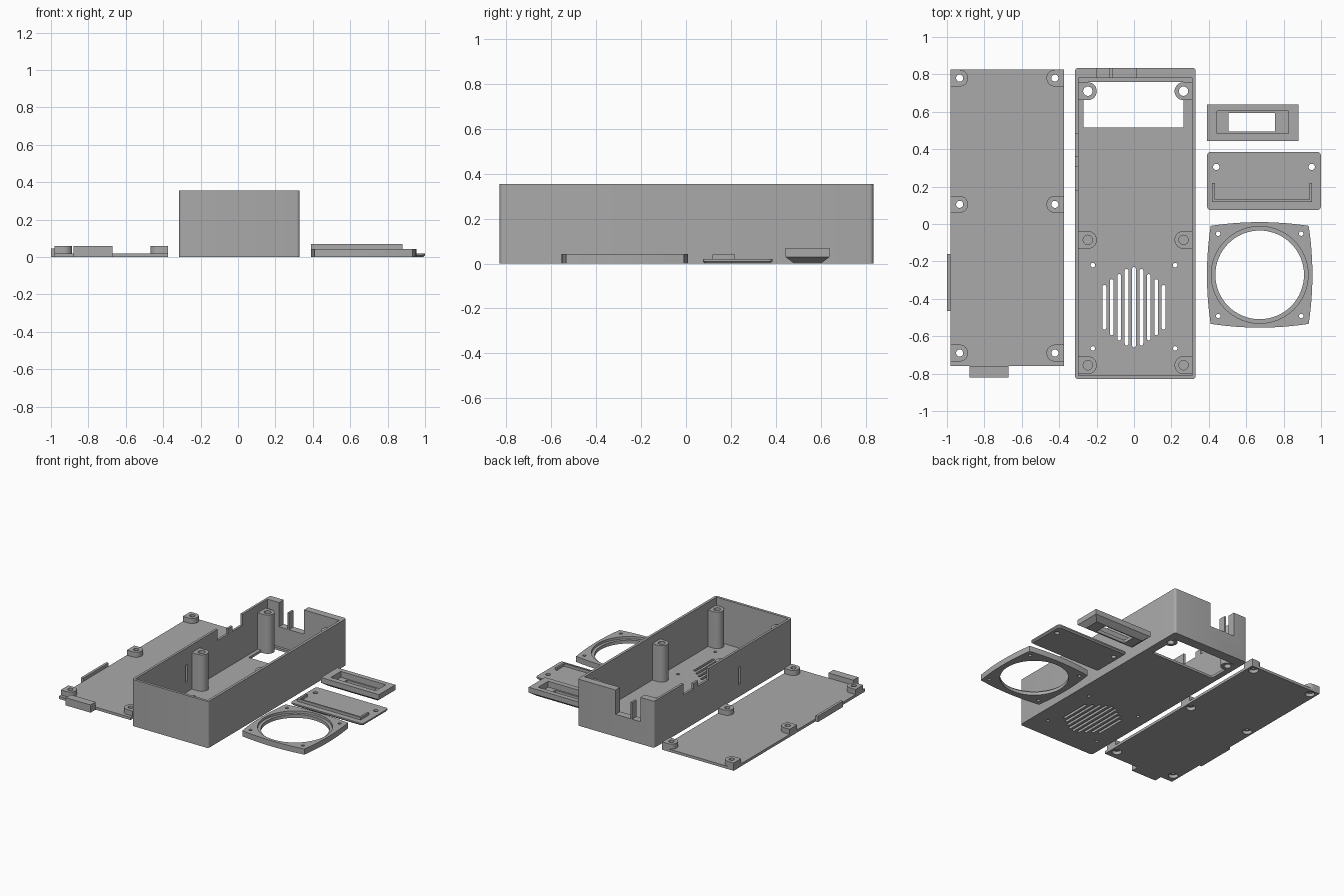
import bpy, bmesh
from math import pi, sin, cos, radians

if "Cube" in bpy.data.objects:
    bpy.data.objects.remove(bpy.data.objects["Cube"], do_unlink=True)

# One grey plastic for every part
grey = bpy.data.materials.new("grey plastic")
grey.use_nodes = True
GREY = (0.4, 0.4, 0.4, 1)
grey.diffuse_color = GREY
grey.node_tree.nodes["Principled BSDF"].inputs["Base Color"].default_value = GREY


# Outlines
def arc(cx, cy, r, a0, a1, n):
    return [(cx + r * cos(a0 + (a1 - a0) * i / n), cy + r * sin(a0 + (a1 - a0) * i / n))
            for i in range(n + 1)]


def circle(cx, cy, r, n=32):
    return arc(cx, cy, r, 0, 2 * pi, n)[:-1]


def rect(x0, x1, y0, y1):
    return [(x0, y0), (x1, y0), (x1, y1), (x0, y1)]


def rounded(x0, x1, y0, y1, r):
    return (arc(x0 + r, y0 + r, r, pi, 1.5 * pi, 5) + arc(x1 - r, y0 + r, r, 1.5 * pi, 2 * pi, 5)
            + arc(x1 - r, y1 - r, r, 0, pi / 2, 5) + arc(x0 + r, y1 - r, r, pi / 2, pi, 5))


def slot(cx, cy, half, w):
    return arc(cx, cy + half - w, w, 0, pi, 8) + arc(cx, cy - half + w, w, pi, 2 * pi, 8)


def boss_outline(cx, cy, r, wall_x):
    """Half round on the inside, straight back to the wall."""
    start = -pi / 2 if wall_x < cx else pi / 2
    pts = arc(cx, cy, r, start, start + pi, 16)
    return pts + [(wall_x, pts[-1][1]), (wall_x, pts[0][1])]


# Solids
def loft(name, layers):
    """Skin a stack of (outline, z) layers into a closed solid."""
    bm = bmesh.new()
    rings = [[bm.verts.new((x, y, z)) for x, y in pts] for pts, z in layers]
    bm.faces.new(rings[0][::-1])
    bm.faces.new(rings[-1])
    for a, b in zip(rings, rings[1:]):
        for i in range(len(a)):
            j = (i + 1) % len(a)
            bm.faces.new((a[i], a[j], b[j], b[i]))
    bmesh.ops.recalc_face_normals(bm, faces=bm.faces)
    mesh = bpy.data.meshes.new(name)
    bm.to_mesh(mesh)
    bm.free()
    mesh.materials.append(grey)
    obj = bpy.data.objects.new(name, mesh)
    bpy.context.collection.objects.link(obj)
    return obj


def prism(name, pts, z0, z1):
    return loft(name, [(pts, z0), (pts, z1)])


def combine(obj, op, pts, z0, z1):
    tool = prism("tool", pts, z0, z1)
    tool.hide_render = True
    mod = obj.modifiers.new("combine", 'BOOLEAN')
    mod.operation, mod.solver, mod.object = op, 'EXACT', tool
    bpy.context.view_layer.objects.active = obj
    bpy.ops.object.modifier_apply(modifier=mod.name)
    bpy.data.objects.remove(tool, do_unlink=True)


def cut(obj, pts, z0, z1):
    combine(obj, 'DIFFERENCE', pts, z0, z1)


def add(obj, pts, z0, z1):
    combine(obj, 'UNION', pts, z0, z1)


def finish(obj):
    bpy.ops.object.select_all(action='DESELECT')
    obj.select_set(True)
    bpy.context.view_layer.objects.active = obj
    bpy.ops.object.shade_smooth_by_angle(angle=radians(30))


# Case: open tray with a thick back wall
H, FLOOR, LID = 0.355, 0.018, 0.059
case = prism("case", rounded(-0.315, 0.33, -0.83, 0.835, 0.018), 0, H)
cut(case, rect(-0.297, 0.31, -0.81, 0.78), FLOOR, H + 0.1)
cut(case, rect(-0.27, 0.265, 0.515, 0.76), -0.1, 0.1)

# Speaker grille and its screw holes
for i in range(-4, 5):
    half = (0.215, 0.205, 0.178, 0.15, 0.12)[abs(i)]
    cut(case, slot(i * 0.0395, -0.445, half, 0.01), -0.1, 0.1)
for x in (-0.22, 0.22):
    for y in (-0.22, -0.665):
        cut(case, circle(x, y, 0.012, 16), -0.1, 0.1)

# Back wall notch with a thin prong
cut(case, rect(-0.2, 0.01, 0.77, 0.9), H - LID, H + 0.1)
cut(case, rect(-0.2, -0.13, 0.77, 0.9), 0.17, H + 0.1)
cut(case, rect(-0.115, 0.01, 0.77, 0.9), 0.17, H + 0.1)

# Side wall notch with a prong, and a slit
cut(case, rect(-0.4, -0.29, 0.18, 0.48), H - 0.045, H + 0.1)
for y0, y1 in ((0.18, 0.305), (0.36, 0.48)):
    cut(case, rect(-0.4, -0.29, y0, y1), H - 0.085, H + 0.1)
cut(case, rect(-0.4, -0.29, -0.207, -0.183), 0.095, 0.225)

# Screw posts
for x, wall in ((-0.247, -0.302), (0.265, 0.315)):
    for y in (0.71, -0.085, -0.755):
        through = y > 0.5
        add(case, boss_outline(x, y, 0.048, wall), 0 if through else 0.008, H - LID)
        cut(case, circle(x, y, 0.025, 24), -0.1 if through else FLOOR, H)
finish(case)

# Lid with edge tabs and countersunk bosses
lid = prism("lid", rect(-0.98, -0.375, -0.76, 0.825), 0, 0.02)
add(lid, rect(-0.88, -0.67, -0.82, -0.76), 0, LID)
add(lid, rect(-1, -0.98, -0.465, -0.16), 0, 0.045)
for x, edge in ((-0.932, -0.98), (-0.423, -0.375)):
    for y in (0.78, 0.105, -0.69):
        add(lid, boss_outline(x, y, 0.045, edge), 0.01, LID)
        cut(lid, circle(x, y, 0.019, 24), -0.1, 0.1)
        cut(lid, circle(x, y, 0.034, 24), -0.1, 0.025)
finish(lid)

# Speaker ring: square with bowed sides
cx, cy, half, bow = 0.672, -0.272, 0.262, 0.02
outline = []
for k in range(4):
    c, s = cos(k * pi / 2), sin(k * pi / 2)
    for i in range(12):
        t = -1 + i / 6
        u, v = half + bow * (1 - t * t), half * t
        outline.append((cx + u * c - v * s, cy + u * s + v * c))
ring = prism("speaker_ring", outline, 0, 0.043)
cut(ring, circle(cx, cy, 0.237, 64), -0.1, 0.1)
cut(ring, circle(cx, cy, 0.259, 64), 0.025, 0.1)
for sx in (-1, 1):
    for sy in (-1, 1):
        cut(ring, circle(cx + sx * 0.222, cy + sy * 0.22, 0.012, 16), -0.1, 0.1)
finish(ring)

# Cover plate with chamfered underside and a U-shaped rib
plate = loft("cover_plate", [
    (rounded(0.4, 0.99, 0.085, 0.375, 0.015), 0),
    (rounded(0.39, 1, 0.075, 0.385, 0.02), 0.01),
    (rounded(0.39, 1, 0.075, 0.385, 0.02), 0.02)])
rib = [(0.417, 0.118), (0.953, 0.118), (0.953, 0.218), (0.938, 0.218),
       (0.938, 0.131), (0.432, 0.131), (0.432, 0.218), (0.417, 0.218)]
add(plate, rib, 0.01, 0.04)
for x in (0.44, 0.95):
    cut(plate, circle(x, 0.305, 0.017, 20), -0.1, 0.1)
finish(plate)

# Display bezel: tapered underside, recess and window
bezel = loft("display_bezel", [
    (rect(0.43, 0.84, 0.483, 0.6), 0),
    (rect(0.39, 0.88, 0.443, 0.64), 0.03),
    (rect(0.39, 0.88, 0.443, 0.64), 0.07)])
cut(bezel, rect(0.445, 0.825, 0.483, 0.603), 0.025, 0.1)
cut(bezel, rect(0.505, 0.755, 0.495, 0.593), -0.1, 0.1)
finish(bezel)
